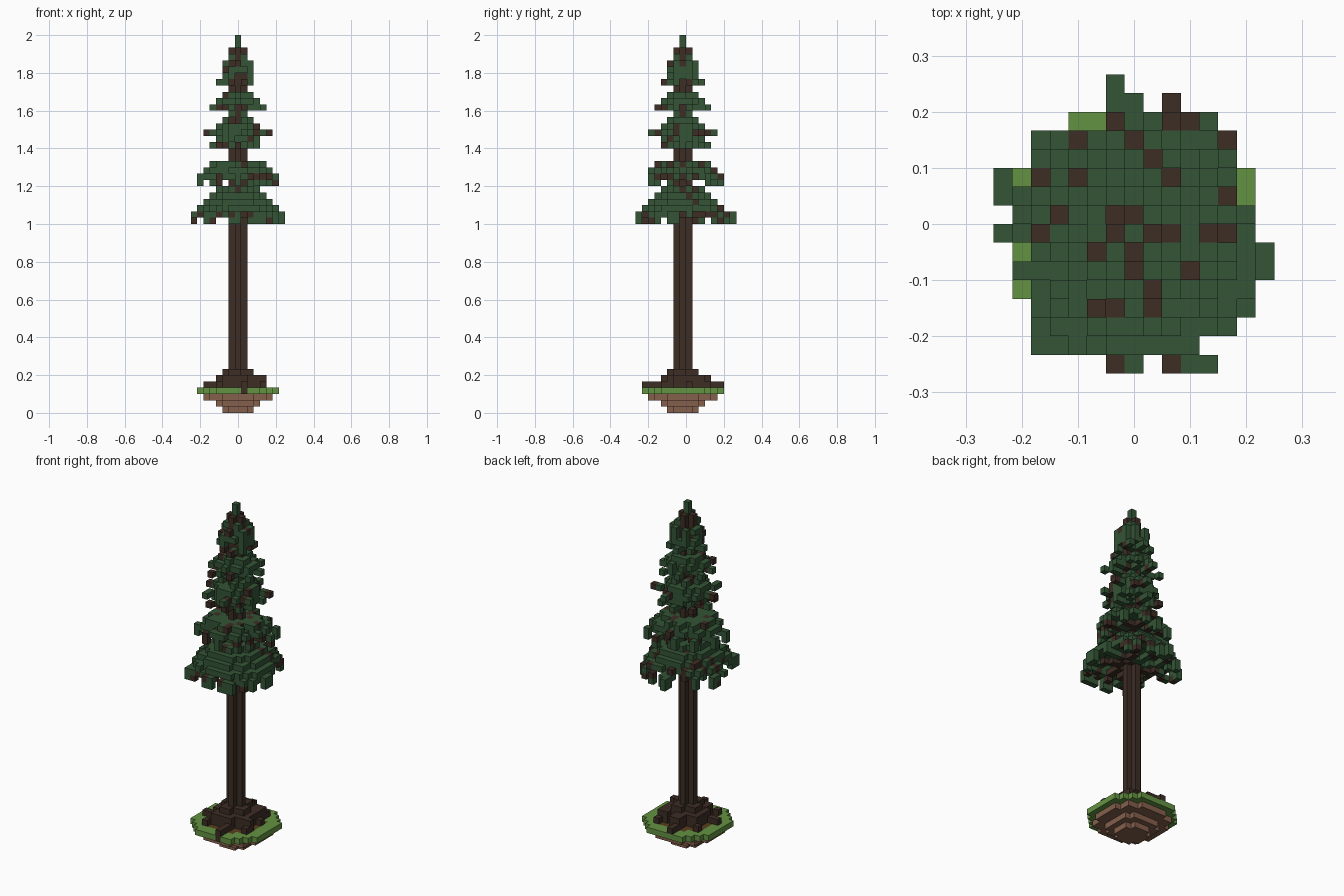
import bpy, bmesh, math, random
from mathutils import Vector

random.seed(7)
S = 1 / 30                      # edge of one block

cube = bpy.data.objects.get("Cube")
if cube:
    bpy.data.objects.remove(cube, do_unlink=True)


def material(name, rgb):
    m = bpy.data.materials.new(name)
    m.use_nodes = True
    m.diffuse_color = (*rgb, 1)
    m.node_tree.nodes["Principled BSDF"].inputs["Base Color"].default_value = (*rgb, 1)
    return m


MATS = {
    "needles": material("dark green needles", (.033, .09, .036)),
    "bark": material("dark brown bark", (.047, .026, .018)),
    "grass": material("light green grass", (.127, .29, .055)),
    "dirt": material("light brown dirt", (.23, .115, .07)),
    "soil": material("ochre soil", (.10, .05, .012)),
}
blocks = {}                     # (x, y, z) -> (part, colour)


def put(part, x, y, z, colour):
    blocks.setdefault((x, y, z), (part, colour))


def disc(limit):
    n = range(-8, 9)
    return [(x, y) for x in n for y in n if math.hypot(x, y) <= limit]


def foliage_colour(bark_share=.13):
    return "bark" if random.random() < bark_share else "needles"


# Trunk: a plus-shaped column with a thin tip
for z in range(4, 58):
    for x, y in disc(1):
        put("trunk", x, y, z, "bark")
for z in (58, 59):
    put("tree_top", 0, 0, z, "needles")

# Roots: spreading ridges that get lower outward
for step, length in enumerate((4, 5, 6, 4.5, 5, 5, 6, 4.5)):
    a = step * math.pi / 4 + .15
    for i in range(1, int(length * 2) + 1):
        d = i / 2
        x, y = round(d * math.cos(a)), round(d * math.sin(a))
        top = 6 if d <= 2 else 5 if d <= 3.5 else 4
        for z in range(4, top + 1):
            put("roots", x, y, z, "bark")
            if d < 4:
                put("roots", x + (step % 2), y + 1 - (step % 2), min(z, 5), "bark")
put("roots", 1, -6, 3, "bark")

# Ground: grass ring around soil, over a stepped dirt bowl
for x, y in disc(6.75):
    put("ground", x, y, 3, "grass" if math.hypot(x, y) > 4.9 else "soil")
for z, r in ((2, 5.7), (1, 3.7), (0, 2.3)):
    for x, y in disc(r):
        put("dirt_bowl", x, y, z, "dirt")


def layer(part, z, r):
    """A flat disc of needles with a ragged rim."""
    for x, y in disc(r + .3):
        if math.hypot(x, y) < r - .7 or random.random() < .72:
            put(part, x, y, z, foliage_colour())


def branches(part, z, count, reach, turn, droop=True):
    """Radial twigs with green, drooping ends."""
    for n in range(count):
        a = turn + n * math.tau / count
        r = reach - random.choice((0, 0, 1))
        for i in range(1, r + 1):
            x, y = round(i * math.cos(a)), round(i * math.sin(a))
            put(part, x, y, z, foliage_colour(.45 if i < r else .25))
        if droop:
            put(part, x, y, z - 1, foliage_colour(.2))


# Lower skirt: widest tier, following an uneven outline from back to front
LEFT = (-1, -1, -1, -5, -5, -7, -7, -6, -7, -5, -5, -5, -5, -5, -5, -1)
RIGHT = (-1, 2, 4, 5, 5, 5, 5, 6, 6, 7, 7, 6, 6, 5, 3, 4)
GAPS = {(0, 6), (1, 7), (-6, 3), (-2, -6), (1, -7)}
for row, (lo, hi) in enumerate(zip(LEFT, RIGHT)):
    y = 8 - row
    for x in range(lo, hi + 1):
        d = math.hypot(x, y)
        if (x, y) in GAPS:
            continue
        z = 35 - sum(d > lim for lim in (3.3, 4.6, 5.7, 6.8))
        put("lower_skirt", x, y, z, foliage_colour())
        if d < 5.6:
            put("lower_skirt", x, y, z - 1, foliage_colour())
            if z > 34:
                put("lower_skirt", x, y, z - 2, "needles")
        elif random.random() < .35:
            put("lower_skirt", x, y, z - 1, foliage_colour(.4))
        if d > 7:
            put("lower_skirt", x, y, 30, "needles")
            put("lower_skirt", x, y, 31, foliage_colour(.4))
branches("lower_skirt", 31, 9, 6, .2, False)

# Second tier
layer("second_tier", 39, 4)
layer("second_tier", 38, 5)
branches("second_tier", 37, 11, 6, .1)
layer("second_tier", 37, 3.2)

# Middle tier
for z, r in ((46, 2), (45, 3), (44, 3.6), (43, 3)):
    layer("middle_tier", z, r)
branches("middle_tier", 44, 7, 5, .4, False)
branches("middle_tier", 42, 8, 4, 0, False)

# Upper tier
for z, r in ((50, 2), (49, 3)):
    layer("upper_tier", z, r)
branches("upper_tier", 48, 8, 4, .3, False)
layer("upper_tier", 47, 1.3)

# Crown
for z, r in ((57, 1.1), (56, 1.6), (55, 2), (54, 2.1), (53, 2.6)):
    layer("crown", z, r)
branches("crown", 52, 7, 3, .6, False)

# Each block face: outward direction and its two in-plane axes
DIRECTIONS = []
for axis in range(3):
    for sign in (1, -1):
        n, u, v = Vector(), Vector(), Vector()
        n[axis], u[(axis + 1) % 3], v[(axis + 2) % 3] = sign, 1, sign
        DIRECTIONS.append((n, u, v))


def build(part):
    """Mesh the exposed faces of one part's blocks."""
    bm = bmesh.new()
    corners = {}
    names = list(MATS)
    used = []
    for cell, (owner, colour) in blocks.items():
        if owner != part:
            continue
        if colour not in used:
            used.append(colour)
        c = Vector(cell)
        for n, u, v in DIRECTIONS:
            if tuple(int(k) for k in c + n) in blocks:
                continue
            ring = []
            for a, b in ((-1, -1), (1, -1), (1, 1), (-1, 1)):
                p = c + (n + u * a + v * b) / 2
                key = tuple(p)
                if key not in corners:
                    corners[key] = bm.verts.new(((p.x * S), (p.y - .5) * S, (p.z + .5) * S))
                ring.append(corners[key])
            bm.faces.new(ring).material_index = used.index(colour)
    mesh = bpy.data.meshes.new(part)
    bm.to_mesh(mesh)
    bm.free()
    for colour in used:
        mesh.materials.append(MATS[colour])
    bpy.context.collection.objects.link(bpy.data.objects.new(part, mesh))


for part in dict.fromkeys(owner for owner, _ in blocks.values()):
    build(part)
